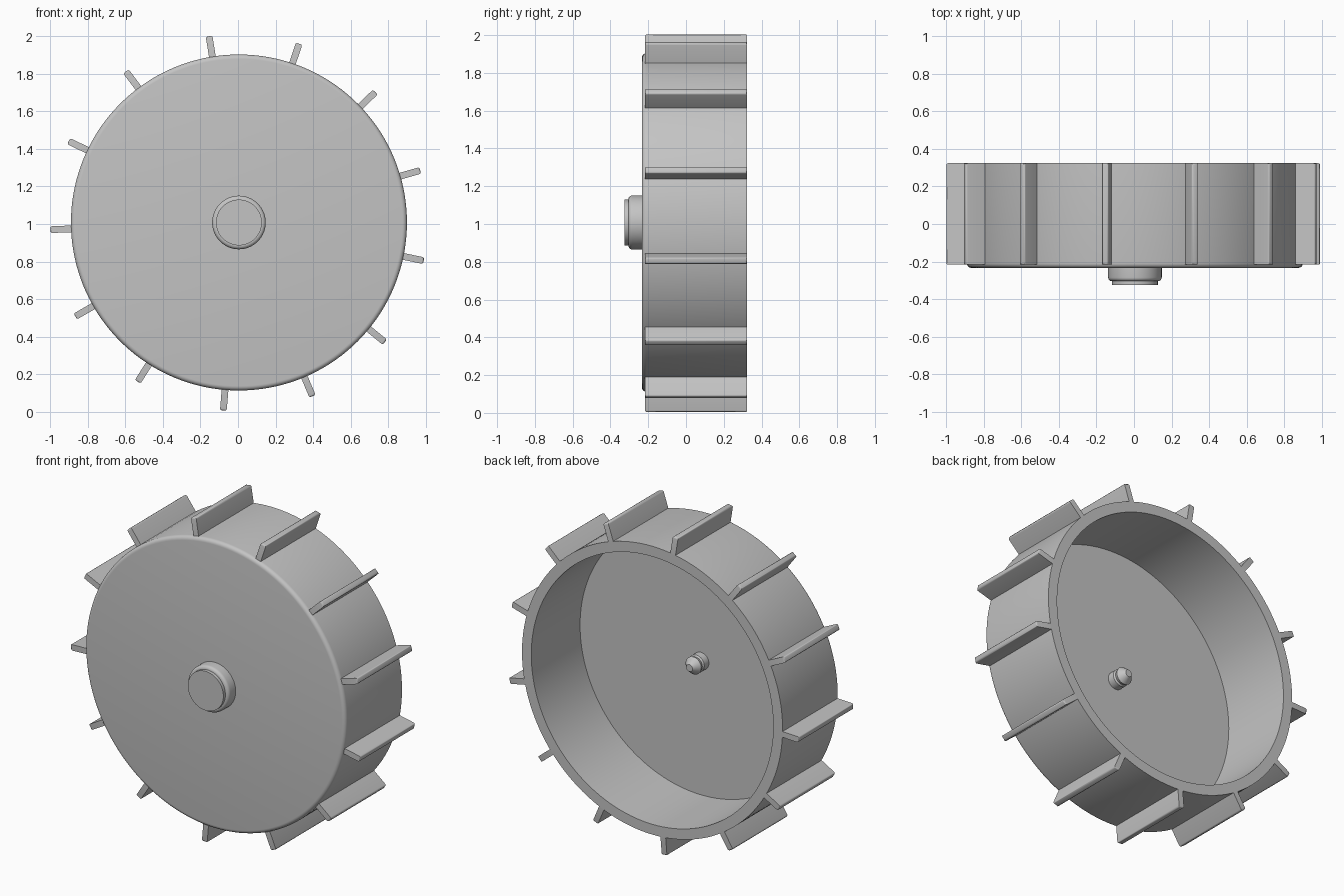
import bpy, bmesh
from math import sin, cos, pi, radians
from mathutils import Matrix, Vector

if "Cube" in bpy.data.objects:
    bpy.data.objects.remove(bpy.data.objects["Cube"])

CENTRE = Vector((0.005, 0, 1.008))
FRONT, BACK, FLOOR = -0.234, 0.324, -0.155
DRUM_R, INNER_R, FIN_R = 0.896, 0.832, 1.006
FIN_COUNT, FIN_START = 13, radians(99.1)

grey = bpy.data.materials.new("plain grey")
grey.use_nodes = True
colour = (0.55, 0.55, 0.55, 1)
grey.diffuse_color = colour
grey.node_tree.nodes["Principled BSDF"].inputs["Base Color"].default_value = colour


def finish(name, bm):
    """Turn a bmesh into a shaded object placed on the wheel centre."""
    bmesh.ops.recalc_face_normals(bm, faces=bm.faces)
    mesh = bpy.data.meshes.new(name)
    bm.to_mesh(mesh)
    bm.free()
    mesh.materials.append(grey)
    obj = bpy.data.objects.new(name, mesh)
    obj.location = CENTRE
    bpy.context.collection.objects.link(obj)
    bpy.ops.object.select_all(action='DESELECT')
    obj.select_set(True)
    bpy.context.view_layer.objects.active = obj
    bpy.ops.object.shade_smooth_by_angle(angle=radians(32))
    return obj


def lathe(name, profile, steps):
    """Revolve (radius, y) points about the y axis."""
    bm = bmesh.new()
    verts = [bm.verts.new((r, y, 0)) for r, y in profile]
    edges = [bm.edges.new(pair) for pair in zip(verts, verts[1:])]
    bmesh.ops.spin(bm, geom=verts + edges, cent=(0, 0, 0), axis=(0, 1, 0),
                   angle=2 * pi, steps=steps)
    bmesh.ops.remove_doubles(bm, verts=bm.verts, dist=0.0001)
    return finish(name, bm)


def rounded(r, y, size, n=5):
    """Quarter-round outer corner running from the front face to the side."""
    return [(r - size + size * sin(a), y + size - size * cos(a))
            for a in (pi / 2 * i / n for i in range(n + 1))]


# Open-backed drum with a rounded front edge
lathe("drum", [(0, FRONT)] + rounded(DRUM_R, FRONT, 0.024)
      + [(DRUM_R, BACK), (INNER_R, BACK), (INNER_R, FLOOR), (0, FLOOR)], 144)

# Stepped hub on the front face
lathe("hub", [(0, -0.325), (0.122, -0.325), (0.122, -0.305)]
      + rounded(0.143, -0.305, 0.02) + [(0.143, FRONT + 0.01), (0, FRONT + 0.01)], 64)

# Small necked pin with a tapered tip inside the drum
lathe("inner_pin", [(0, FLOOR - 0.01), (0.054, FLOOR - 0.01), (0.054, FLOOR + 0.045),
                    (0.047, FLOOR + 0.055), (0.054, FLOOR + 0.075),
                    (0.022, FLOOR + 0.115), (0, FLOOR + 0.115)], 32)

# Paddle fins around the rim, softened along their outer ends
fin_front, fin_root, thickness = -0.217, 0.86, 0.036
for i in range(FIN_COUNT):
    bm = bmesh.new()
    size = (FIN_R - fin_root, BACK - fin_front, thickness)
    middle = Vector(((FIN_R + fin_root) / 2, (BACK + fin_front) / 2, 0))
    bmesh.ops.create_cube(bm, size=1, matrix=Matrix.Translation(middle) @ Matrix.Diagonal((*size, 1)))
    tip = [e for e in bm.edges if all(v.co.x > FIN_R - 0.001 for v in e.verts)]
    bmesh.ops.bevel(bm, geom=tip, offset=0.01, segments=3, profile=0.5, affect='EDGES')
    bm.transform(Matrix.Rotation(-(FIN_START + i * 2 * pi / FIN_COUNT), 4, 'Y'))
    finish(f"fin_{i + 1}", bm)
